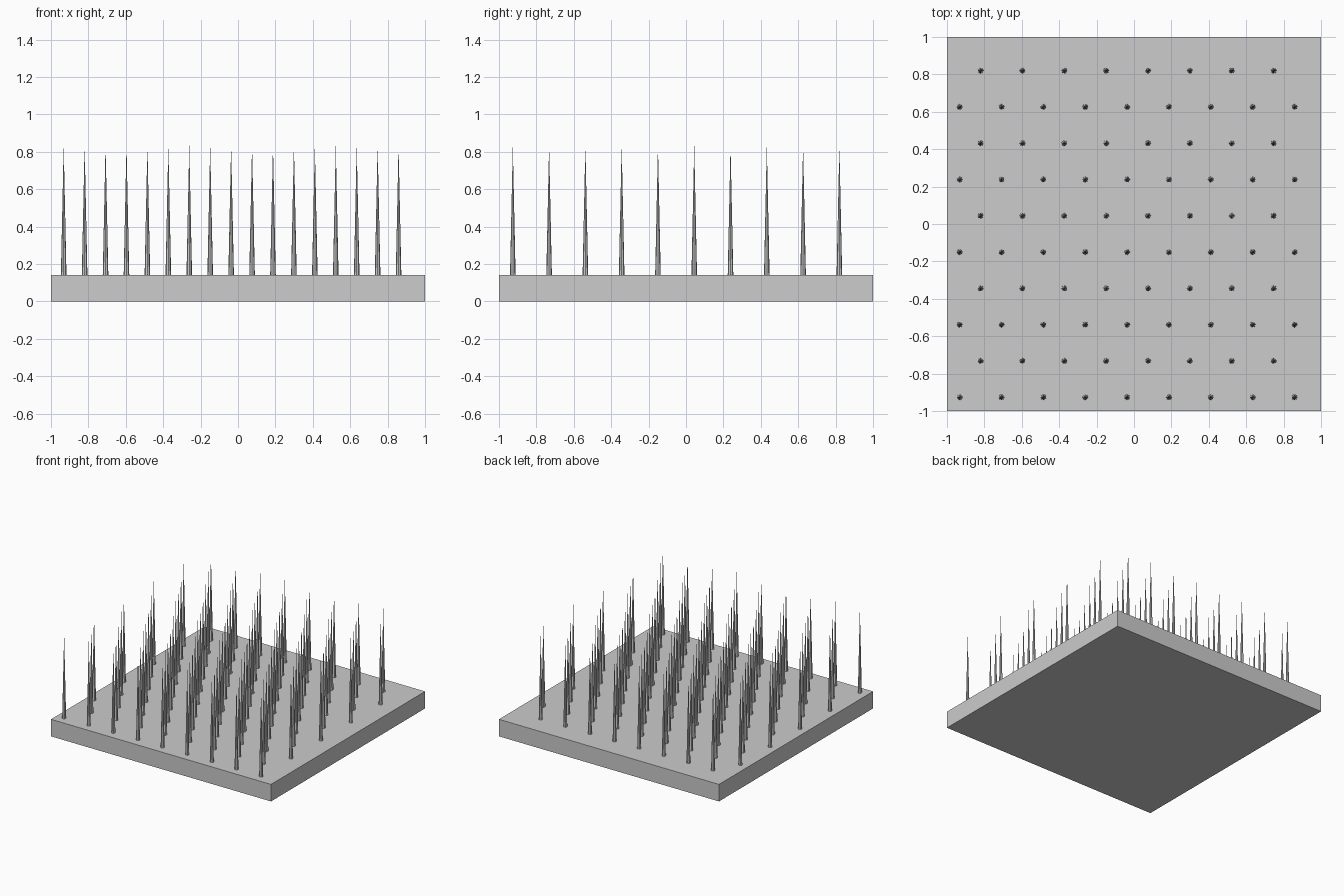
import bpy
import bmesh
from mathutils import Matrix

if "Cube" in bpy.data.objects:
    bpy.data.objects.remove(bpy.data.objects["Cube"], do_unlink=True)

BASE_H = 0.14
TIP_Z = 0.835
RADIUS = 0.015
STEP_X, STEP_Y = 0.2238, 0.194
START_X, START_Y = -0.932, -0.926

grey = bpy.data.materials.new("light_grey")
grey.use_nodes = True
grey.diffuse_color = (0.604, 0.604, 0.604, 1)
grey.node_tree.nodes["Principled BSDF"].inputs["Base Color"].default_value = grey.diffuse_color


def add_object(name, bm):
    mesh = bpy.data.meshes.new(name)
    bm.to_mesh(mesh)
    bm.free()
    mesh.materials.append(grey)
    obj = bpy.data.objects.new(name, mesh)
    bpy.context.collection.objects.link(obj)
    return obj


# Square base slab
bm = bmesh.new()
bmesh.ops.create_cube(bm, size=1, matrix=Matrix.Translation((0, 0, BASE_H / 2))
                      @ Matrix.Diagonal((2, 2, BASE_H, 1)))
add_object("base_slab", bm)

# Staggered rows of needle spikes: nine, then eight shifted by half a step
height = TIP_Z - BASE_H
for row in range(10):
    odd = row % 2
    bm = bmesh.new()
    for col in range(9 - odd):
        x = START_X + (col + odd / 2) * STEP_X
        y = START_Y + row * STEP_Y
        bmesh.ops.create_cone(bm, cap_ends=True, segments=8, radius1=RADIUS, radius2=0,
                              depth=height,
                              matrix=Matrix.Translation((x, y, BASE_H + height / 2)))
    bmesh.ops.remove_doubles(bm, verts=bm.verts, dist=0.0001)
    add_object(f"spike_row_{row + 1}", bm)
